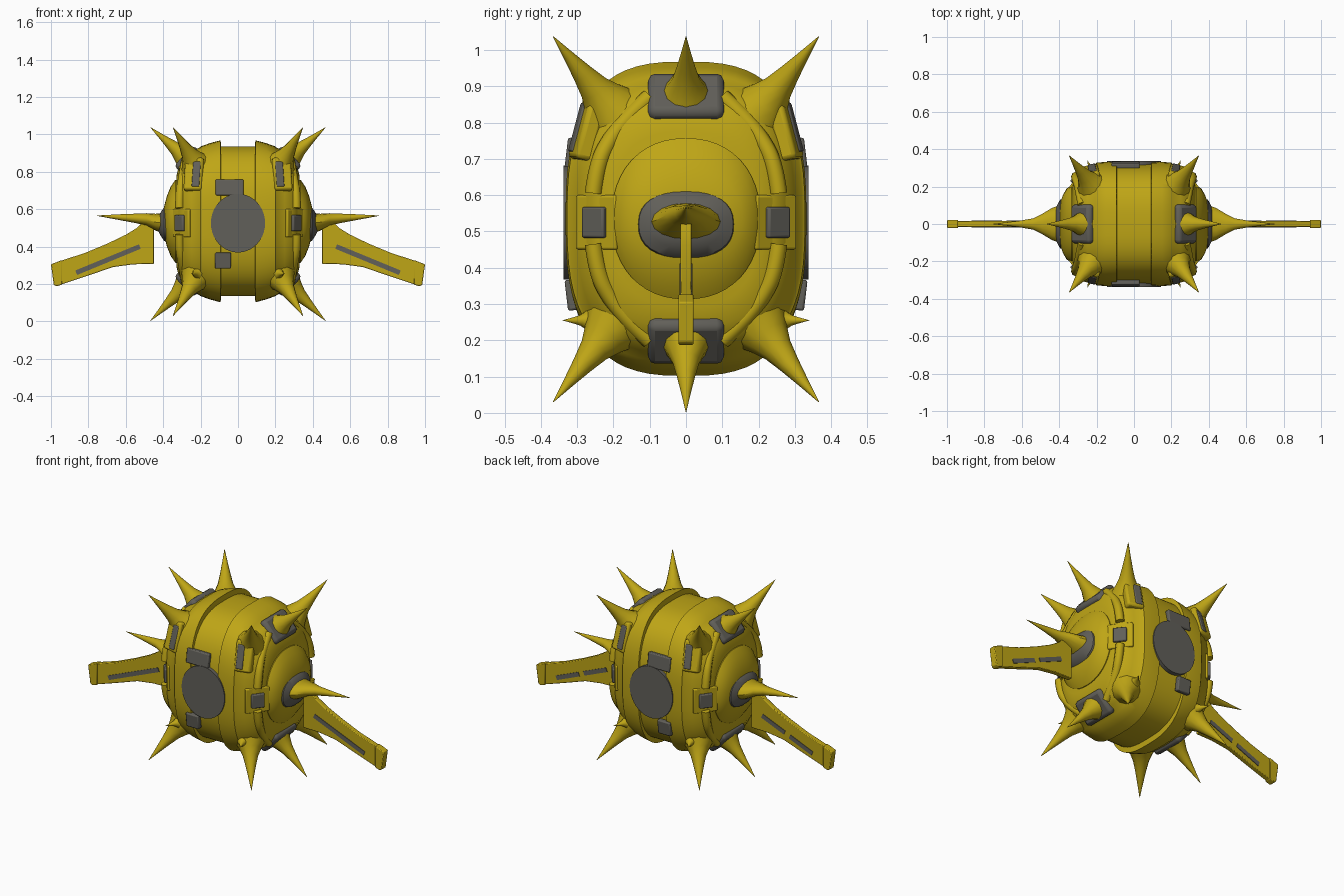
import bpy, bmesh, math
from mathutils import Vector, Matrix

if "Cube" in bpy.data.objects:
    bpy.data.objects.remove(bpy.data.objects["Cube"], do_unlink=True)


def material(name, rgb):
    m = bpy.data.materials.new(name)
    m.use_nodes = True
    m.diffuse_color = (*rgb, 1)
    m.node_tree.nodes["Principled BSDF"].inputs["Base Color"].default_value = (*rgb, 1)
    return m


YELLOW = material("mustard yellow", (0.52, 0.38, 0.008))
GREY = material("dark grey", (0.12, 0.115, 0.1))
MID = 0.535  # height of the body centre


def finish(name, bm, mat, bevel=0):
    bmesh.ops.recalc_face_normals(bm, faces=bm.faces)
    me = bpy.data.meshes.new(name)
    bm.to_mesh(me)
    bm.free()
    ob = bpy.data.objects.new(name, me)
    bpy.context.collection.objects.link(ob)
    me.materials.append(mat)
    if bevel:
        mod = ob.modifiers.new("bevel", "BEVEL")
        mod.width, mod.segments = bevel, 2
    bpy.ops.object.select_all(action="DESELECT")
    ob.select_set(True)
    bpy.context.view_layer.objects.active = ob
    bpy.ops.object.shade_smooth_by_angle(angle=math.radians(35))
    return ob


def loft(name, rings, mat, power=2, sides=32, place=None):
    """Superellipse rings (x, half depth, half height, centre height) joined along x."""
    bm = bmesh.new()
    loops = []
    for x, ry, rz, cz in rings:
        loop = []
        for i in range(sides):
            a = 2 * math.pi * i / sides
            c, s = math.cos(a), math.sin(a)
            y = math.copysign(abs(c) ** (2 / power), c) * ry
            z = math.copysign(abs(s) ** (2 / power), s) * rz
            loop.append(bm.verts.new((x, y, cz + z)))
        loops.append(loop)
    for a, b in zip(loops, loops[1:]):
        for i in range(sides):
            j = (i + 1) % sides
            bm.faces.new((a[i], a[j], b[j], b[i]))
    bm.faces.new(loops[0])
    bm.faces.new(loops[-1])
    if place:
        bm.transform(place)
    return finish(name, bm, mat)


def spike(name, base, tip, radius):
    """Flared thorn from base to tip."""
    base, tip = Vector(base), Vector(tip)
    d = tip - base
    flare = [(0, 1), (.15, .72), (.3, .5), (.5, .34), (.75, .17), (1, .012)]
    place = Matrix.Translation(base) @ d.to_track_quat("X", "Z").to_matrix().to_4x4()
    loft(name, [(t * d.length, radius * k, radius * k, 0) for t, k in flare], YELLOW, sides=12, place=place)


def box(name, centre, size, mat, normal=(0, 0, 1), bevel=0.006):
    """Box whose local z axis points along normal, with local y kept level."""
    n = Vector(normal).normalized()
    up = Vector((0, 1, 0)) if abs(n.y) < 0.1 else Vector((0, 0, 1))
    u = up.cross(n).normalized()
    rot = Matrix((u, n.cross(u), n)).transposed().to_4x4()
    bm = bmesh.new()
    bmesh.ops.create_cube(bm, size=1, matrix=Matrix.Translation(centre) @ rot @ Matrix.Diagonal((*size, 1)))
    finish(name, bm, mat, bevel)


def plate(name, outline, y0, y1, mat, bevel=0):
    """Outline in x and z, extruded from y0 to y1."""
    bm = bmesh.new()
    f = bm.faces.new([bm.verts.new((x, y0, z)) for x, z in outline])
    new = bmesh.ops.extrude_face_region(bm, geom=[f])["geom"]
    bmesh.ops.translate(bm, vec=(0, y1 - y0, 0), verts=[v for v in new if isinstance(v, bmesh.types.BMVert)])
    finish(name, bm, mat, bevel)


def bar(name, points, radius):
    """Rounded armour rib along a smooth path."""
    cu = bpy.data.curves.new(name, "CURVE")
    cu.dimensions = "3D"
    cu.bevel_depth, cu.bevel_resolution, cu.use_fill_caps = radius, 2, True
    sp = cu.splines.new("NURBS")
    sp.points.add(len(points) - 1)
    for p, co in zip(sp.points, points):
        p.co = (*co, 1)
    sp.use_endpoint_u, sp.order_u = True, 3
    cu.materials.append(YELLOW)
    bpy.context.collection.objects.link(bpy.data.objects.new(name, cu))


# Barrel body with raised shoulder bands beside a plain centre band
half = [(.09, .322, .4), (.093, .33, .433), (.15, .332, .418), (.2, .328, .4),
        (.205, .32, .395), (.25, .3, .375), (.29, .275, .345), (.315, .245, .3), (.33, .2, .24)]
profile = [(-x, y, z) for x, y, z in reversed(half)] + half
loft("body", [(*p, MID) for p in profile], YELLOW, power=2.8, sides=64)

# Front and back hatches with their tabs
for s, end in ((-1, "front"), (1, "back")):
    disc = [(.145 * math.cos(a * math.pi / 20), .525 + .157 * math.sin(a * math.pi / 20)) for a in range(40)]
    plate(end + "_hatch", disc, s * .31, s * .337, GREY)
    box(end + "_upper_tab", (-.045, s * .315, .715), (.15, .085, .03), GREY, (0, s, .12))
    box(end + "_lower_tab", (-.08, s * .315, .325), (.085, .085, .03), GREY, (0, s, -.12))

for s, side in ((1, "left"), (-1, "right")):
    # Domed side cap, grey collar and long side spike
    cap = [(.3, .2, .222), (.335, .205, .222), (.36, .19, .185), (.38, .155, .135), (.395, .11, .08)]
    loft(side + "_cap", [(s * x, y, z, .535) for x, y, z in cap], YELLOW, power=2.2, sides=48)
    collar = [(.37, .136, .1), (.395, .13, .09), (.412, .1, .065), (.425, .06, .04)]
    loft(side + "_collar", [(s * x, y, z, .52) for x, y, z in collar], GREY, power=2.4)
    thorn = [(.4, .1, .055, .525), (.44, .085, .045, .53), (.49, .055, .033, .545),
             (.54, .03, .026, .55), (.62, .016, .017, .556), (.755, .001, .001, .565)]
    loft(side + "_side_spike", [(s * x, y, z, c) for x, y, z, c in thorn], YELLOW, sides=16)

    # Flat drooping arm with a thicker tip and grey slots
    arm = [(.45, .307), (.56, .305), (.67, .29), (.8, .245), (.95, .195), (.96, .32),
           (.82, .365), (.7, .415), (.6, .463), (.54, .5), (.5, .54), (.45, .54)]
    plate(side + "_arm", [(s * x, z) for x, z in arm], -.015, .015, YELLOW, .004)
    tip = [(.94, .197), (.97, .187), (.985, .195), (1, .305), (.94, .328)]
    plate(side + "_arm_tip", [(s * x, z) for x, z in tip], -.021, .021, YELLOW, .004)
    for a, b, y, part in ((0, 1, -1, "front"), (0, .45, 1, "back_inner"), (.55, 1, 1, "back_outer")):
        p, q = [Vector((.525 + .34 * t, .4 - .14 * t)) for t in (a, b)]
        n = Vector((.14, .34)).normalized() * .013
        slot = [p + n, q + n, q - n, p - n]
        plate(f"{side}_{part}_slot", [(s * v.x, v.y) for v in slot], y * .012, y * .018, GREY)

    for h, level in ((1, "upper"), (-1, "lower")):
        # Grey shoulder pad carrying a thorn
        name = f"{side}_{level}"
        box(name + "_pad", (s * .272, 0, MID + h * .333), (.15, .21, .055), GREY, (s * .75, 0, h * .66), .02)
        tip_z = 1.037 if h > 0 else .003
        spike(name + "_spike", (s * .27, 0, MID + h * .335), (s * .468, 0, tip_z), .075)

        for f, end in ((-1, "front"), (1, "back")):
            # Corner thorns and the ribs framing the side cap
            corner = f"{side}_{level}_{end}"
            tip_z = 1.037 if h > 0 else .03
            spike(corner + "_spike", (s * .225, f * .205, MID + h * .3), (s * .347, f * .366, tip_z), .085)
            path = [(.312, .255, .07), (.312, .245, .15), (.297, .205, .225), (.287, .15, .29), (.277, .1, .335)]
            bar(corner + "_rib", [(s * x, f * y, MID + h * z) for x, y, z in path], .024)

    for f, end in ((-1, "front"), (1, "back")):
        name = f"{side}_{end}"
        # Bracket with grey panel beside the cap
        out = (s * .8, f * .6, 0)
        box(name + "_bracket", (s * .288, f * .235, .525), (.14, .15, .05), YELLOW, out)
        box(name + "_panel", (s * .308, f * .25, .525), (.075, .085, .03), GREY, out)
        # Leaning vent in a raised housing
        lean = (s * .25, f, .28)
        box(name + "_vent_housing", (s * .235, f * .27, .785), (.1, .18, .05), YELLOW, lean, .012)
        box(name + "_vent", (s * .222, f * .292, .785), (.042, .14, .025), GREY, lean)
        # Small lower spur
        spike(name + "_spur", (s * .22, f * .27, .255), (s * .25, f * .34, .255), .03)
